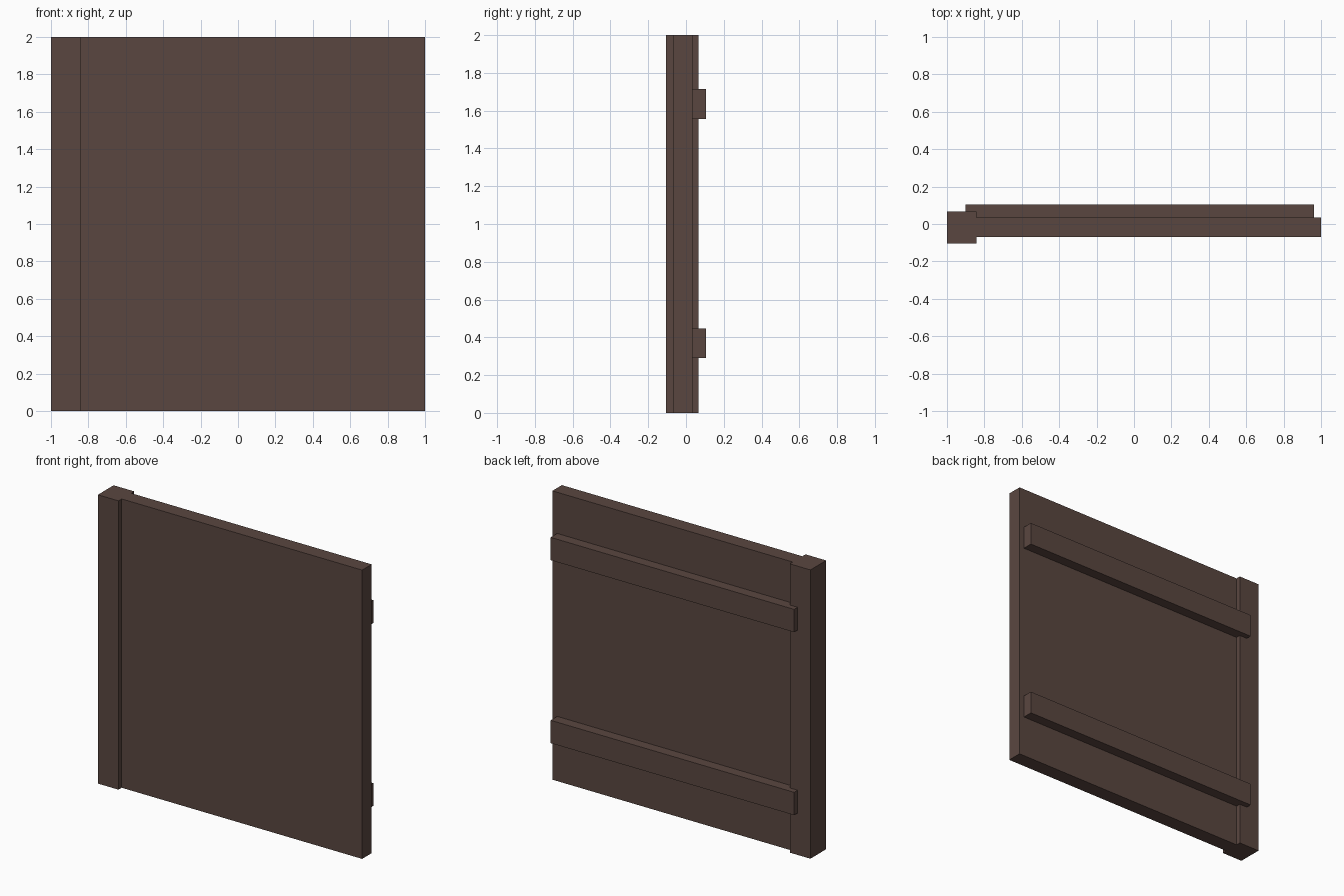
import bpy

if "Cube" in bpy.data.objects:
    bpy.data.objects.remove(bpy.data.objects["Cube"])

wood = bpy.data.materials.new("dark brown wood")
wood.diffuse_color = (0.102, 0.062, 0.051, 1.0)
wood.use_nodes = True
wood.node_tree.nodes["Principled BSDF"].inputs["Base Color"].default_value = wood.diffuse_color


def box(name, x, y, z):
    """Axis-aligned box from (min, max) ranges."""
    bpy.ops.mesh.primitive_cube_add(size=1)
    ob = bpy.context.object
    ob.name = name
    for v in ob.data.vertices:
        v.co = [r[0] if c < 0 else r[1] for c, r in zip(v.co, (x, y, z))]
    ob.data.materials.append(wood)
    return ob


# Door leaf and the thicker post along its left edge
box("door_panel", (-0.92, 1.0), (-0.07, 0.034), (0, 2))
box("hinge_post", (-1.0, -0.842), (-0.105, 0.067), (0, 2))

# Two horizontal battens on the back, overlapping the post
for name, z in (("lower_batten", 0.29), ("upper_batten", 1.557)):
    box(name, (-0.902, 0.963), (0.03, 0.105), (z, z + 0.158))
